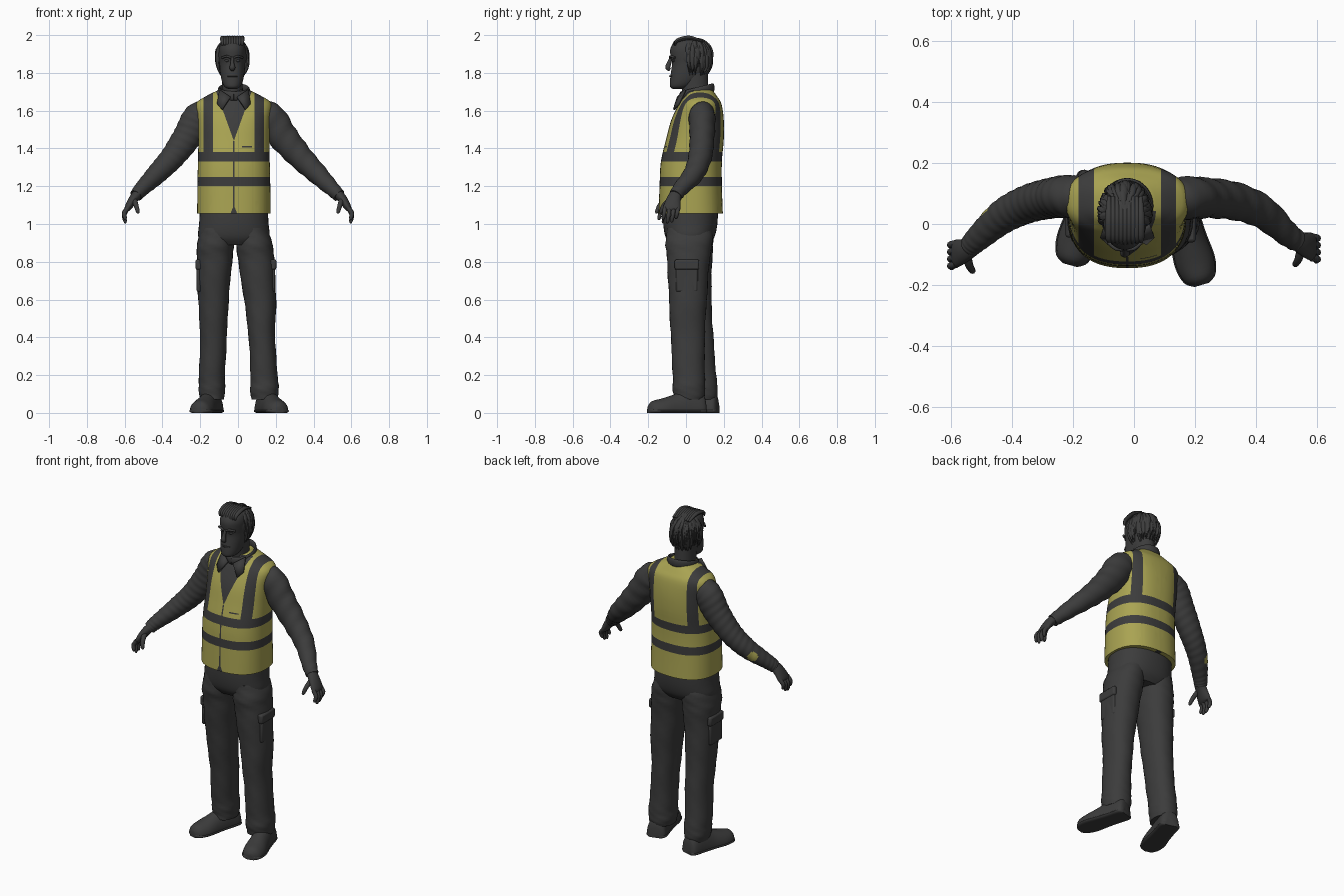
import bpy, bmesh, math, random
from mathutils import Vector

cube = bpy.data.objects.get("Cube")
if cube:
    bpy.data.objects.remove(cube)
rng = random.Random(4)
MID, HEAD = -0.022, -0.03   # centre lines of the body and the head


def material(name, colour):
    mat = bpy.data.materials.new(name)
    mat.use_nodes = True
    mat.diffuse_color = (*colour, 1)
    mat.node_tree.nodes["Principled BSDF"].inputs["Base Color"].default_value = (*colour, 1)
    return mat


DARK = material("charcoal cloth", (.045, .045, .045))
YELLOW = material("safety yellow", (.4, .37, .085))


def finish(name, bm, mats=(DARK,)):
    """Turn a bmesh into an object, smooth with sharp creases kept."""
    bmesh.ops.recalc_face_normals(bm, faces=bm.faces)
    for f in bm.faces:
        f.smooth = True
    for e in bm.edges:
        e.smooth = e.calc_face_angle(0) < .8
    mesh = bpy.data.meshes.new(name)
    bm.to_mesh(mesh)
    bm.free()
    ob = bpy.data.objects.new(name, mesh)
    bpy.context.collection.objects.link(ob)
    for m in mats:
        mesh.materials.append(m)
    return ob


def spline(rows, steps):
    """Catmull-Rom interpolation through rows of numbers."""
    out = []
    for i in range(len(rows) - 1):
        a, b, c, d = (rows[max(0, min(len(rows) - 1, i + k))] for k in (-1, 0, 1, 2))
        for s in range(steps):
            t = s / steps
            out.append([q + t / 2 * (r - p + t * (2 * p - 5 * q + 4 * r - w + t * (3 * (q - r) + w - p)))
                        for p, q, r, w in zip(a, b, c, d)])
    return out + [list(rows[-1])]


def skin(rings, bm=None):
    """Join rings of points into a capped skin."""
    bm = bm or bmesh.new()
    loops = [[bm.verts.new(p) for p in ring] for ring in rings]
    n = len(loops[0])
    for lo, hi in zip(loops, loops[1:]):
        for i in range(n):
            j = (i + 1) % n
            bm.faces.new((lo[i], lo[j], hi[j], hi[i]))
    bm.faces.new(loops[0])
    bm.faces.new(loops[-1])
    return bm


def stack(rows, power=2, n=40, steps=4, fold=0):
    """Level rings from rows of (height, centre x, half width, front y, back y)."""
    rings = []
    for k, (z, x, w, f, b) in enumerate(spline(rows, steps)):
        ring = []
        for i in range(n):
            a = math.tau * i / n
            c, s = math.cos(a), math.sin(a)
            g = 1 + fold * math.sin(k * 1.3 + 2 * a) * math.cos(3 * a + k * .4)
            ring.append((x + g * w * math.copysign(abs(c) ** (2 / power), c),
                         (f + b) / 2 + g * (b - f) / 2 * math.copysign(abs(s) ** (2 / power), s), z))
        rings.append(ring)
    return skin(rings)


def tube(rows, ref=(0, 1, 0), n=20, steps=4, fold=0, bm=None, floor=-1):
    """Rings across a path of (x, y, z, radius across ref, radius along ref)."""
    rows = spline(rows, steps)
    pts = [Vector(r[:3]) for r in rows]
    rings = []
    for k, r in enumerate(rows):
        t = (pts[min(k + 1, len(pts) - 1)] - pts[max(k - 1, 0)]).normalized()
        side = t.cross(Vector(ref)).normalized()
        up = side.cross(t)
        ring = []
        for i in range(n):
            a = math.tau * i / n
            g = 1 + fold * math.sin(k * 1.4 + 2 * a)
            p = pts[k] + g * (side * math.cos(a) * r[3] + up * math.sin(a) * r[4])
            p.z = max(p.z, floor)
            ring.append(p)
        rings.append(ring)
    return skin(rings, bm)


def ball(name, centre, radii):
    bm = bmesh.new()
    bmesh.ops.create_uvsphere(bm, u_segments=24, v_segments=16, radius=1)
    for v in bm.verts:
        v.co = Vector(centre) + Vector(a * b for a, b in zip(v.co, radii))
    return finish(name, bm)


# Vest: one skin, cut along the edges of its tapes, neckline and zip
vest = stack([(1.055, MID, .194, -.145, .195), (1.2, MID, .193, -.14, .19),
              (1.33, MID, .19, -.133, .19), (1.45, MID, .188, -.105, .2),
              (1.55, MID, .192, -.078, .2), (1.635, MID, .2, -.038, .188),
              (1.675, MID, .15, -.012, .165), (1.71, MID, .08, 0, .14)], 2.4, 56)
BANDS = ((1.2, 1.25), (1.33, 1.38))
STRAP = (.11, .16)
V_LOW, V_SLOPE, NOTCH = 1.44, .36, 1.1
cuts = [((0, 0, z), (0, 0, 1)) for z in (*BANDS[0], *BANDS[1], V_LOW, 1.405, 1.412)]
for s in (-1, 1):
    cuts += [((MID + s * x, 0, 0), (1, 0, 0)) for x in (*STRAP, .004)]
    cuts += [((MID, 0, V_LOW), (1, 0, -s * V_SLOPE)), ((MID, 0, NOTCH), (1, 0, s * .4))]
cuts += [((x, 0, 0), (1, 0, 0)) for x in (.02, .075)]
for co, no in cuts:
    bmesh.ops.bisect_plane(vest, geom=vest.verts[:] + vest.edges[:] + vest.faces[:],
                           plane_co=co, plane_no=no)
for f in vest.faces:
    p = f.calc_center_median()
    dx, front = abs(p.x - MID), p.y < .04
    dark = any(lo < p.z < hi for lo, hi in BANDS)
    dark |= p.z > BANDS[1][1] and STRAP[0] < dx < STRAP[1]
    dark |= front and p.z > V_LOW and dx < (p.z - V_LOW) * V_SLOPE
    dark |= front and p.z < V_LOW and dx < max(.004, (NOTCH - p.z) * .4)
    dark |= front and 1.405 < p.z < 1.412 and .02 < p.x < .075
    f.material_index = 0 if dark else 1
finish("vest", vest, (DARK, YELLOW))

# Trousers
finish("trouser_hips", stack([(.89, MID, .15, -.08, .12), (.93, MID, .188, -.108, .15),
                              (1, MID, .184, -.12, .166), (1.1, MID, .178, -.12, .17)], 2.3))
finish("left_trouser_leg", stack([
    (.07, .14, .068, -.06, .095), (.12, .14, .076, -.07, .102), (.2, .138, .072, -.07, .1),
    (.4, .126, .07, -.08, .1), (.6, .117, .085, -.09, .11), (.8, .097, .096, -.1, .125),
    (.9, .086, .095, -.108, .14), (.98, .07, .08, -.1, .14)], 2.2, 32, 6, .025))
finish("right_trouser_leg", stack([
    (.07, -.138, .062, .005, .16), (.12, -.138, .07, 0, .168), (.2, -.138, .069, -.01, .16),
    (.4, -.13, .071, -.035, .145), (.6, -.13, .081, -.065, .135), (.8, -.124, .093, -.09, .138),
    (.9, -.118, .098, -.105, .145), (.98, -.11, .085, -.1, .14)], 2.2, 32, 6, .025))

# Cargo pockets with flaps
for side, x, y in (("left", .186, .005), ("right", -.208, .02)):
    for part, z, size in (("pocket", .71, (.022, .115, .14)), ("pocket_flap", .785, (.034, .13, .055))):
        bm = bmesh.new()
        bmesh.ops.create_cube(bm, size=1)
        for v in bm.verts:
            v.co = Vector((x, y, z)) + Vector(a * b for a, b in zip(v.co, size))
        ob = finish(f"{side}_{part}", bm)
        bevel = ob.modifiers.new("soft edges", "BEVEL")
        bevel.width, bevel.segments = .01, 2

# Shoes: a rounded upper on a flat sole
for side, heel, toe in (("left", (.135, .1), (.222, -.2)), ("right", (-.125, .168), (-.21, -.135))):
    upper, sole = [], []
    for t, wide, high in ((0, .035, .05), (.06, .055, .1), (.3, .056, .115), (.5, .058, .09),
                          (.75, .064, .065), (.93, .05, .05), (1, .02, .025)):
        x, y = (h + (e - h) * t for h, e in zip(heel, toe))
        upper.append((x, y, .012, wide, high))
        sole.append((x, y, .01, wide + .004, .016))
    finish(side + "_shoe", tube(upper, (0, 0, 1), 28, floor=.004))
    finish(side + "_shoe_sole", tube(sole, (0, 0, 1), 28, floor=0))

# Sleeves; the right one carries two stray yellow patches
left = [(.1, .08, 1.59, .05, .06), (.165, .085, 1.565, .082, .07), (.24, .085, 1.46, .078, .066),
        (.33, .075, 1.355, .066, .062), (.42, .04, 1.265, .054, .054), (.5, -.03, 1.185, .04, .041),
        (.535, -.055, 1.15, .034, .036)]
right = [(-.14, .08, 1.59, .05, .06), (-.205, .09, 1.565, .082, .07), (-.27, .085, 1.46, .076, .066),
         (-.35, .065, 1.35, .064, .062), (-.43, .025, 1.265, .054, .056), (-.51, -.045, 1.185, .04, .043),
         (-.54, -.075, 1.15, .034, .036)]
finish("left_sleeve", tube(left, n=28, steps=7, fold=.035))
sleeve = tube(right, n=48, steps=14, fold=.02)
for f in sleeve.faces:
    p = f.calc_center_median()
    f.material_index = int(p.z > 1.2 and any(
        (p - Vector(c)).length < r for c, r in (((-.475, .045, 1.24), .03), ((-.41, .075, 1.3), .024))))
finish("right_sleeve", sleeve, (DARK, YELLOW))

# Hands: palm, four curled fingers and a thumb
for side, s, dy in (("left", 1, 0), ("right", -1, -.022)):
    hand = tube([(s * .525, -.05 + dy, 1.165, .026, .03), (s * .555, -.065 + dy, 1.13, .024, .038),
                 (s * .583, -.075 + dy, 1.085, .018, .046), (s * .59, -.076 + dy, 1.07, .01, .036)])
    for k, drop in enumerate((.05, .068, .072, .055)):
        y = -.042 + dy - .023 * k
        tube([(s * .583, y, 1.085, .012, .012), (s * .602, y - .004, 1.085 - drop * .5, .012, .011),
              (s * .597, y - .01, 1.085 - drop, .009, .009), (s * .592, y - .012, 1.078 - drop, .003, .003)],
             n=10, bm=hand)
    tube([(s * .55, -.08 + dy, 1.13, .015, .016), (s * .54, -.115 + dy, 1.1, .013, .013),
          (s * .53, -.132 + dy, 1.065, .01, .01), (s * .528, -.134 + dy, 1.055, .003, .003)],
         (1, 0, 0), 10, bm=hand)
    finish(side + "_hand", hand)

# Neck and head
finish("neck", stack([(1.6, MID, .065, -.02, .13), (1.7, HEAD, .056, -.02, .12),
                      (1.8, HEAD, .056, -.03, .115)]))
finish("head", stack([(1.715, HEAD, .022, -.07, -.01), (1.727, HEAD, .042, -.084, .02),
                      (1.755, HEAD, .055, -.085, .06), (1.8, HEAD, .064, -.08, .1),
                      (1.85, HEAD, .068, -.074, .118), (1.89, HEAD, .071, -.082, .125),
                      (1.93, HEAD, .07, -.082, .12), (1.965, HEAD, .055, -.058, .1),
                      (1.985, HEAD, .02, -.01, .06)], 2.2))
finish("nose", tube([(HEAD, -.078, 1.882, .008, .008), (HEAD, -.09, 1.85, .01, .012),
                     (HEAD, -.096, 1.828, .016, .014), (HEAD, -.085, 1.815, .01, .008)], n=14))
finish("mouth", tube([(HEAD + x, y, 1.783, .004, .004) for x, y in ((-.027, -.074), (0, -.086), (.027, -.074))], n=8))
for side, s in (("left", 1), ("right", -1)):
    finish(side + "_brow", tube([(HEAD + s * x, y, z, .006, .007) for x, y, z in
                                 ((.008, -.083, 1.88), (.03, -.08, 1.888), (.054, -.06, 1.88))], n=10))
    ball(side + "_eye", (HEAD + s * .028, -.066, 1.865), (.013, .009, .007))
    ball(side + "_ear", (HEAD + s * .071, .025, 1.85), (.011, .02, .034))

# Hair: a cap and swept locks
ball("hair_cap", (HEAD, .037, 1.89), (.08, .097, .098))
locks = bmesh.new()
for _ in range(90):
    a, start, size = rng.uniform(-1.9, 1.9), rng.uniform(.15, 1.3), rng.uniform(.008, .014)
    rows = []
    for k, r in enumerate((.5, 1, .8, .15)):
        p = start + .36 * k
        out = 1 + .02 * k
        rows.append((HEAD + .08 * out * math.sin(a) * math.sin(p), .037 + .097 * out * math.cos(a) * math.sin(p),
                     1.888 + .096 * math.cos(p) - .012 * k * (p > 1.5), size * r, size * r * .7))
    tube(rows, (.3, .2, 1), 8, 3, bm=locks)
for k in range(9):
    x = HEAD + (k - 4) * .013
    tube([(x, -.07 + .003 * abs(k - 4), 1.945, .004, .004), (x, -.045, 1.972, .012, .01),
          (x, .02, 1.986, .013, .011), (x, .09, 1.965, .006, .005)], (0, 0, 1), 8, bm=locks)
finish("hair_locks", locks)

# Shirt collar: a tilted band and two pointed flaps
ring = []
for k in range(25):
    a = math.tau * k / 24
    y = .058 - .085 * math.cos(a)
    ring.append((MID + .078 * math.sin(a), y, 1.685 + .25 * y, .008, .024))
finish("collar_band", tube(ring, (0, 0, 1), 12, 2))
for side, s in (("left", 1), ("right", -1)):
    bm = bmesh.new()
    bm.faces.new([bm.verts.new((MID + s * x, y, z)) for x, y, z in
                  ((.018, -.042, 1.672), (.075, -.004, 1.71), (.088, -.04, 1.635), (.062, -.064, 1.605))])
    flap = finish(side + "_collar_flap", bm)
    thick = flap.modifiers.new("cloth", "SOLIDIFY")
    thick.thickness, thick.offset = .012, 0
